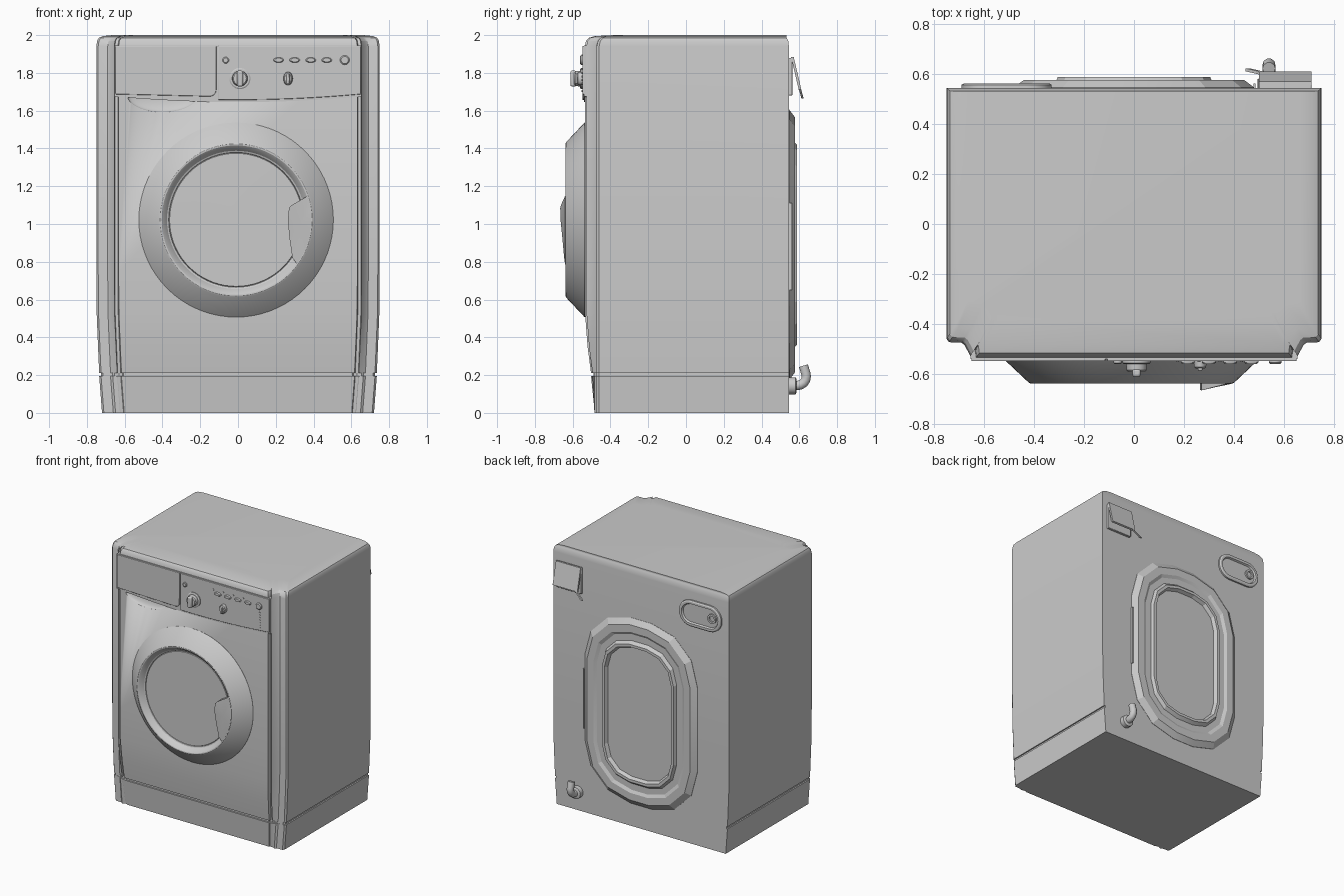
import bpy, bmesh, math
from mathutils import Vector

if "Cube" in bpy.data.objects:
    bpy.data.objects.remove(bpy.data.objects["Cube"])


def finish(name, bm, bevel=0, angle=30):
    bmesh.ops.recalc_face_normals(bm, faces=bm.faces)
    me = bpy.data.meshes.new(name)
    bm.to_mesh(me)
    bm.free()
    ob = bpy.data.objects.new(name, me)
    bpy.context.collection.objects.link(ob)
    bpy.ops.object.select_all(action='DESELECT')
    bpy.context.view_layer.objects.active = ob
    ob.select_set(True)
    bpy.ops.object.shade_smooth_by_angle(angle=math.radians(angle))
    if bevel:
        m = ob.modifiers.new("edge_bevel", 'BEVEL')
        m.width, m.segments, m.limit_method = bevel, 2, 'ANGLE'
    return ob


def loft(name, rings, bevel=0, angle=30):
    """Skin closed rings of equal length and cap both ends."""
    bm = bmesh.new()
    vs = [[bm.verts.new(p) for p in r] for r in rings]
    n = len(vs[0])
    for a, b in zip(vs, vs[1:]):
        for i in range(n):
            j = (i + 1) % n
            bm.faces.new((a[i], a[j], b[j], b[i]))
    bm.faces.new(vs[0])
    bm.faces.new(vs[-1])
    return finish(name, bm, bevel, angle)


def prism(name, pts, y0, y1, bevel=0):
    """Outline in x,z pushed along y."""
    return loft(name, [[(x, y, z) for x, z in pts] for y in (y0, y1)], bevel)


def lathe(name, cx, cz, prof, n=32, sx=1, sz=1):
    """Profile of (radius, y) turned about a y axis."""
    t = [2 * math.pi * i / n for i in range(n)]
    return loft(name, [[(cx + r * sx * math.cos(a), y, cz + r * sz * math.sin(a)) for a in t]
                       for r, y in prof])


def box(name, lo, hi, bevel=0):
    return prism(name, [(lo[0], lo[2]), (hi[0], lo[2]), (hi[0], hi[2]), (lo[0], hi[2])],
                 lo[1], hi[1], bevel)


def rounded(cx, cz, hw, hh, r, seg):
    """Rounded rectangle outline in x,z."""
    out = []
    for k, (sx, sz) in enumerate(((1, 1), (-1, 1), (-1, -1), (1, -1))):
        for i in range(seg + 1):
            a = math.pi / 2 * (k + i / seg)
            out.append((cx + sx * (hw - r) + r * math.cos(a), cz + sz * (hh - r) + r * math.sin(a)))
    return out


def tube(name, pts, rad):
    cu = bpy.data.curves.new(name, 'CURVE')
    cu.dimensions, cu.bevel_depth, cu.bevel_resolution, cu.use_fill_caps = '3D', rad, 3, True
    sp = cu.splines.new('POLY')
    sp.points.add(len(pts) - 1)
    for p, c in zip(sp.points, pts):
        p.co = (*c, 1)
    ob = bpy.data.objects.new(name, cu)
    bpy.context.collection.objects.link(ob)


def section(z, hx, yf, groove, ix=0, iy=0):
    """Cabinet plan outline: set-back side strips, grooves, raised front panel."""
    hx, yf, ys, yb = hx - ix, yf + iy, -0.475 + iy, 0.545 - min(ix, .012)
    half = [(hx, yb), (hx, ys + .015), (hx - .01, ys + .002), (hx - .06, ys),
            (hx - .072, ys - .01), (hx - .095, yf + .008), (hx - .098, yf + groove),
            (hx - .114, yf + groove), (hx - .118, yf)]
    return [(x, y, z) for x, y in half] + [(-x, y, z) for x, y in reversed(half)]


# Cabinet with soft top edge and tapered lower front
body = loft("cabinet", [section(*a) for a in (
    (.212, .735, -.503, .02), (.35, .741, -.521, .022), (.52, .748, -.534, .03),
    (.75, .75, -.536, .03), (1.94, .75, -.536, .03), (1.97, .75, -.536, .03, .004, .007),
    (1.985, .75, -.536, .03, .013, .02), (1.995, .75, -.536, .03, .036, .055),
    (2.0, .75, -.536, .03, .085, .15))])

# Finger scoop beneath the drawer
bm = bmesh.new()
bmesh.ops.create_uvsphere(bm, u_segments=40, v_segments=20, radius=1)
for v in bm.verts:
    v.co = Vector((-.4 + v.co.x * .185, -.536 + v.co.y * .035, 1.68 + v.co.z * .088))
cutter = finish("scoop_cutter", bm)
cutter.hide_render = True
mod = body.modifiers.new("scoop", 'BOOLEAN')
mod.operation, mod.object, mod.solver = 'DIFFERENCE', cutter, 'EXACT'
bpy.context.view_layer.objects.active = body
bpy.ops.object.modifier_apply(modifier=mod.name)
bpy.data.objects.remove(cutter)

# Plinth and the recessed gap above it
loft("plinth", [section(0, .72, -.483, .006), section(.195, .735, -.503, .006)])
loft("plinth_gap", [section(.19, .725, -.49, .006), section(.215, .725, -.49, .006)])


# Control fascia: backing trim, drawer front and control plate
def bottom(x0, x1, lift):
    xs = [x0 + (x1 - x0) * i / 12 for i in range(13)]
    return [(x, 1.645 + lift + .03 * (x / .65) ** 2) for x in xs]


prism("fascia_trim", bottom(-.655, .655, 0) + [(.655, 1.945), (-.655, 1.945)], -.51, -.541)
corner = [(-.15 + .035 * math.sin(a), 1.71 - .035 * math.cos(a))
          for a in (0, .4, .8, 1.2, math.pi / 2)]
prism("drawer_front", [(-.65, 1.687)] + corner + [(-.115, 1.943), (-.65, 1.943)],
      -.53, -.549, .003)
prism("control_plate", bottom(-.107, .65, .012) + [(.65, 1.943), (-.107, 1.943)],
      -.53, -.549, .003)

# Dials, buttons and indicator lamps
lathe("program_dial_base", .01, 1.77, [(.056, -.54), (.056, -.556), (.05, -.56)])
lathe("program_dial", .01, 1.77, [(.042, -.55), (.04, -.585), (.034, -.592)])
box("program_dial_grip", (-.006, -.612, 1.728), (.026, -.58, 1.812), .008)
lathe("option_dial", .265, 1.77, [(.03, -.54), (.028, -.572), (.022, -.578)], 24, .85, 1.2)
box("option_dial_grip", (.256, -.588, 1.742), (.274, -.57, 1.798), .005)
button = [(.025, -.54), (.025, -.555), (.019, -.561)]
lathe("power_button", -.065, 1.867, [(.017, -.54), (.017, -.556), (.012, -.56)], 20)
for i, x in enumerate((.215, .3, .385, .47)):
    lathe(f"option_button_{i}", x, 1.868, button, 20, 1.1, .55)
    lathe(f"option_lamp_{i}", x - .04, 1.892, [(.006, -.54), (.006, -.553)], 10)
lathe("start_button", .565, 1.868, button, 24)
for i in range(7):
    lathe(f"progress_lamp_{i}", .57, 1.705 + i * .019, [(.005, -.54), (.005, -.552)], 8)

# Round door: conical surround, rim and sunken window
lathe("door", -.01, 1.022, [(.515, -.525), (.515, -.537), (.412, -.634), (.402, -.639),
      (.394, -.638), (.382, -.628), (.366, -.606), (.357, -.602), (.355, -.597),
      (.352, -.602), (.05, -.603)], 72)

# Door handle: a wedge tallest along its inner edge
arc = [math.radians(a) for a in (-36, -25, -14, -3, 8, 18.5)]
grip = [(-.01 + .4 * math.cos(a), -.64, 1.022 + .4 * math.sin(a)) for a in arc]
grip += [(.285, -.662, 1.1), (.27, -.666, 1.085), (.264, -.664, 1.02), (.272, -.655, .93),
         (.288, -.645, .82)]
bm = bmesh.new()
front = [bm.verts.new(p) for p in grip]
back = [bm.verts.new((x, -.597, z)) for x, _, z in grip]
mid = bm.verts.new((.33, -.652, 1.0))
for i in range(len(grip)):
    j = (i + 1) % len(grip)
    bm.faces.new((front[i], front[j], back[j], back[i]))
    bm.faces.new((front[i], front[j], mid))
bm.faces.new(back)
finish("door_handle", bm)

# Rear access panel: faceted pressed rings
loft("rear_panel", [[(x, y, z) for x, z in rounded(0, .89, w, h, r, 3)] for w, h, r, y in (
    (.48, .715, .39, .535), (.48, .715, .39, .547), (.44, .675, .36, .577),
    (.385, .62, .31, .577), (.365, .6, .3, .565), (.315, .55, .24, .565),
    (.305, .53, .23, .588), (.285, .51, .215, .588), (.272, .497, .205, .562))], angle=12)
box("rear_panel_clip", (.478, .535, .65), (.486, .562, 1.11))

# Water inlet plate with rimmed recess and nozzle
loft("inlet_plate", [[(x, y, z) for x, z in rounded(-.51, 1.78, w, h, h - .002, 6)]
                     for w, h, y in ((.18, .1, .535), (.18, .1, .557), (.17, .09, .563),
                                     (.155, .075, .563), (.148, .068, .55))])
lathe("inlet_nozzle", -.61, 1.785, [(.036, .54), (.036, .562), (.022, .562), (.02, .553)], 20)

# Cable box with tilted cover and tail
box("cable_box", (.5, .535, 1.68), (.71, .563, 1.88), .004)
prof = [(.556, 1.885), (.57, 1.885), (.61, 1.715), (.597, 1.71)]
loft("cable_cover", [[(x, y, z) for y, z in prof] for x in (.5, .71)])
prof = [(-.008, -.006), (.008, -.006), (.008, .006), (-.008, .006)]
loft("cable_tail", [[(x + dx, y + dy, z) for dx, dy in prof]
                    for x, y, z in ((.535, .598, 1.74), (.515, .603, 1.715), (.455, .617, 1.665))])

# Drain elbow
lathe("drain_collar", .54, .143, [(.045, .535), (.045, .58), (.036, .585)], 20)
bend = [(.54, .55, .143), (.54, .59, .145)]
bend += [(.54, .59 + .047 * math.sin(a), .192 - .047 * math.cos(a)) for a in (.4, .8, 1.2, 1.6, 1.9)]
tube("drain_elbow", bend + [(.54, .622, .25)], .026)
